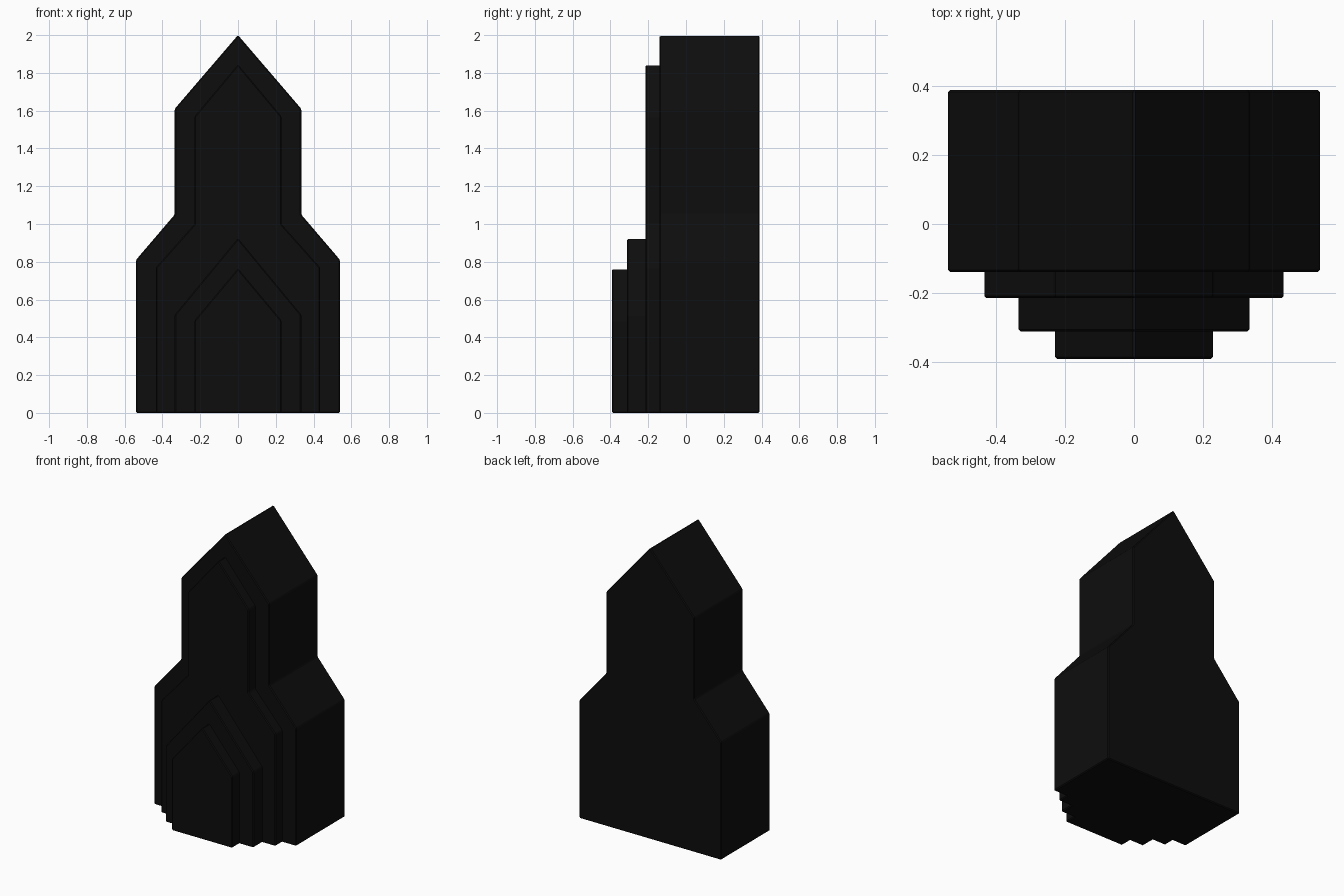
import bpy
import bmesh

cube = bpy.data.objects.get("Cube")
if cube:
    bpy.data.objects.remove(cube, do_unlink=True)

# Single near-black material
black = bpy.data.materials.new("matte_black")
black.use_nodes = True
colour = (0.004, 0.004, 0.004, 1)
black.diffuse_color = colour
bsdf = black.node_tree.nodes["Principled BSDF"]
bsdf.inputs["Base Color"].default_value = colour
bsdf.inputs["Roughness"].default_value = 0.8


def gabled_slab(name, half_profile, apex, front, back):
    """Extrude a mirrored gable outline, listed bottom to top on the +x side."""
    outline = half_profile + [(0, apex)] + [(-x, z) for x, z in reversed(half_profile)]
    bm = bmesh.new()
    face = bm.faces.new([bm.verts.new((x, front, z)) for x, z in outline])
    result = bmesh.ops.extrude_face_region(bm, geom=[face])
    moved = [v for v in result["geom"] if isinstance(v, bmesh.types.BMVert)]
    bmesh.ops.translate(bm, verts=moved, vec=(0, back - front, 0))
    bmesh.ops.recalc_face_normals(bm, faces=bm.faces)
    mesh = bpy.data.meshes.new(name)
    bm.to_mesh(mesh)
    bm.free()
    mesh.materials.append(black)
    obj = bpy.data.objects.new(name, mesh)
    bpy.context.collection.objects.link(obj)
    # Slightly softened edges
    bevel = obj.modifiers.new("soft_edges", "BEVEL")
    bevel.width = 0.006
    bevel.segments = 1
    return obj


# Tall body with sloped shoulders and a gabled tower
gabled_slab("main_body",
            [(0.54, 0), (0.54, 0.81), (0.335, 1.05), (0.335, 1.61)],
            2.0, -0.14, 0.39)

# Smaller copy of the body outline, stepped out of the front
gabled_slab("inner_front_step",
            [(0.435, 0), (0.435, 0.77), (0.23, 1.0), (0.23, 1.57)],
            1.845, -0.215, -0.12)

# Two nested gabled porch steps
gabled_slab("outer_porch", [(0.335, 0), (0.335, 0.52)], 0.925, -0.312, -0.2)
gabled_slab("inner_porch", [(0.23, 0), (0.23, 0.49)], 0.765, -0.392, -0.3)
